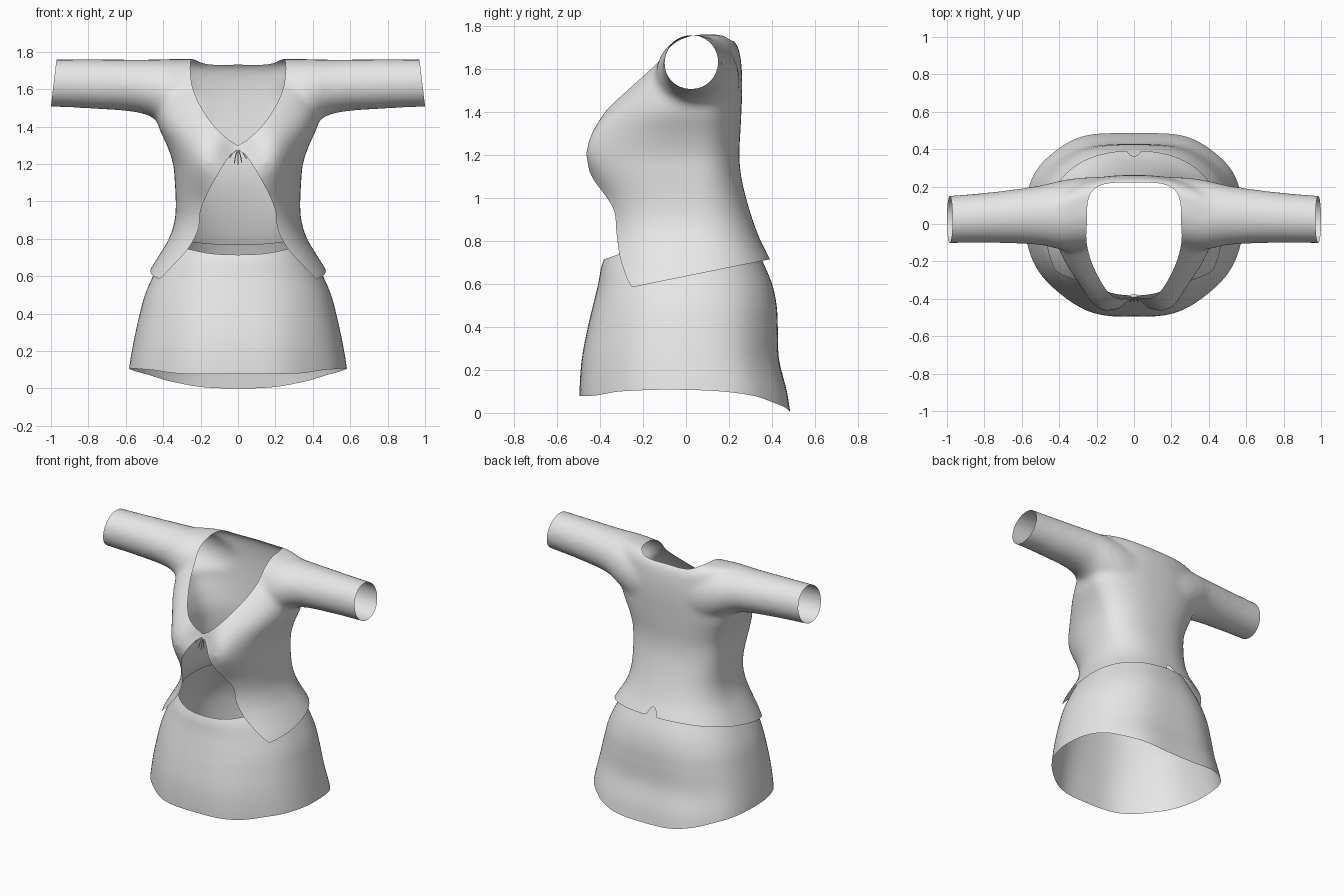
import bpy
import bmesh
from math import cos, sin, pi, exp, copysign

cube = bpy.data.objects.get("Cube")
if cube:
    bpy.data.objects.remove(cube)

cloth = bpy.data.materials.new("pale grey cloth")
cloth.use_nodes = True
GREY = (0.8, 0.8, 0.8, 1)
cloth.diffuse_color = GREY
cloth.node_tree.nodes["Principled BSDF"].inputs["Base Color"].default_value = GREY


def curve(points, t):
    """Smooth interpolation through (t, value) points."""
    t = min(max(t, points[0][0]), points[-1][0])
    last = len(points) - 1
    i = 0
    while i < last - 1 and t > points[i + 1][0]:
        i += 1

    def slope(k):
        a, b = points[max(k - 1, 0)], points[min(k + 1, last)]
        return (b[1] - a[1]) / (b[0] - a[0])

    (t0, v0), (t1, v1) = points[i], points[i + 1]
    h = t1 - t0
    u = (t - t0) / h
    return (v0 * (1 + 2 * u) * (1 - u) ** 2 + v1 * u * u * (3 - 2 * u)
            + h * (slope(i) * u * (1 - u) ** 2 - slope(i + 1) * u * u * (1 - u)))


def squarish(v, power=0.87):
    return copysign(abs(v) ** power, v)


def loft(bm, rings, capped):
    rows = [[bm.verts.new(p) for p in ring] for ring in rings]
    n = len(rows[0])
    for low, high in zip(rows, rows[1:]):
        for j in range(n):
            k = (j + 1) % n
            bm.faces.new((low[j], low[k], high[k], high[j]))
    if capped:
        bm.faces.new(rows[0][::-1])
        bm.faces.new(rows[-1])


def add_object(name, data):
    obj = bpy.data.objects.new(name, data)
    bpy.context.collection.objects.link(obj)
    data.materials.append(cloth)
    return obj


def finish(name, bm):
    mesh = bpy.data.meshes.new(name)
    bm.to_mesh(mesh)
    bm.free()
    mesh.shade_smooth()
    return add_object(name, mesh)


def trim(bm, keep):
    """Cut a triangle mesh along keep = 0 and drop the negative side."""
    value = {v: keep(v.co) for v in bm.verts}
    cuts = []
    for e in list(bm.edges):
        a, b = e.verts
        if value[a] * value[b] < 0:
            cuts.append(bmesh.utils.edge_split(e, a, value[a] / (value[a] - value[b]))[1])
    bmesh.ops.connect_verts(bm, verts=cuts)
    bmesh.ops.delete(bm, geom=[v for v in value if value[v] < 0], context='VERTS')
    bmesh.ops.triangulate(bm, faces=bm.faces[:])


ANGLES = [2 * pi * j / 96 for j in range(96)]

# Shirt body: height, half width, front, back
BODY = [(0.5, 0.53, -0.48, 0.46), (0.6, 0.49, -0.44, 0.44), (0.7, 0.43, -0.41, 0.40),
        (0.8, 0.37, -0.395, 0.348), (0.9, 0.338, -0.395, 0.31), (1.0, 0.333, -0.42, 0.28),
        (1.1, 0.338, -0.463, 0.257), (1.2, 0.347, -0.492, 0.248), (1.3, 0.38, -0.467, 0.253),
        (1.4, 0.425, -0.395, 0.258), (1.5, 0.44, -0.30, 0.262), (1.6, 0.43, -0.195, 0.26),
        (1.7, 0.42, -0.075, 0.245), (1.735, 0.41, -0.02, 0.222), (1.762, 0.40, 0.03, 0.18)]


def column(table, k):
    return [(row[0], row[k]) for row in table]


def body_ring(z):
    hw, front, back = (curve(column(BODY, k), z) for k in (1, 2, 3))
    dip = 0.085 * exp(-((z - 1.26) / 0.13) ** 2)
    bulge = 0.03 * exp(-((z - 1.2) / 0.14) ** 2)
    middle = 0.05 + 0.04 * max(z - 1.66, 0) / 0.1
    ring = []
    for a in ANGLES:
        x, s = hw * squarish(cos(a)), squarish(sin(a))
        y = middle + s * (back - middle if s > 0 else middle - front)
        if s < 0:
            y += dip * exp(-(x / 0.1) ** 2) - bulge * exp(-((abs(x) - 0.21) / 0.08) ** 2)
        ring.append((x, y, z))
    return ring


# Sleeves: distance out, centre y, centre z, radius y, radius z
SLEEVE = [(0.0, 0.055, 1.545, 0.195, 0.212), (0.25, 0.055, 1.545, 0.195, 0.212),
          (0.38, 0.048, 1.58, 0.187, 0.18), (0.5, 0.047, 1.613, 0.16, 0.146),
          (0.75, 0.035, 1.627, 0.137, 0.133), (1.05, 0.021, 1.634, 0.125, 0.126)]


def sleeve_ring(x):
    yc, zc, ry, rz = (curve(column(SLEEVE, k), abs(x)) for k in (1, 2, 3, 4))
    return [(x, yc + ry * cos(a), zc + rz * sin(a)) for a in ANGLES]


bm = bmesh.new()
loft(bm, [body_ring(0.5 + 1.262 * i / 60) for i in range(61)], True)
loft(bm, [sleeve_ring(-1.05 + 2.1 * i / 60) for i in range(61)], True)
solid = finish("shirt_solid", bm)
solid.hide_render = True
remesh = solid.modifiers.new("merge", 'REMESH')
remesh.mode = 'VOXEL'
remesh.voxel_size = 0.015
smooth = solid.modifiers.new("soften", 'SMOOTH')
smooth.factor = 0.5
smooth.iterations = 20
graph = bpy.context.evaluated_depsgraph_get()
merged = bpy.data.meshes.new_from_object(solid.evaluated_get(graph))
bpy.data.objects.remove(solid)

# Half width of the open front and neckline by height
OPENING = [(0.55, 0.455), (0.65, 0.355), (0.75, 0.265), (0.85, 0.213), (0.95, 0.2),
           (1.04, 0.165), (1.15, 0.105), (1.25, 0.04), (1.29, -0.004), (1.33, 0.05),
           (1.4, 0.125), (1.5, 0.195), (1.6, 0.24), (1.7, 0.255), (1.8, 0.25)]


def keep_hem(p):
    notch = 0.06 * exp(-(p.x / 0.03) ** 4) if p.y > 0.2 else 0
    return p.z - 0.636 - 0.203 * p.y - notch


def keep_cuffs(p):
    return 1.0 - 0.03 * (p.z - 1.51) / 0.25 - abs(p.x)


def keep_opening(p):
    if p.y > 0:
        # rounded back of the neck
        if p.z < 1.6:
            return 1.0
        return ((p.x / 0.252) ** 4 + (p.y / 0.222) ** 4) ** 0.25 - 1
    return abs(p.x) - curve(OPENING, p.z)


bm = bmesh.new()
bm.from_mesh(merged)
bpy.data.meshes.remove(merged)
bmesh.ops.triangulate(bm, faces=bm.faces[:])
for rule in (keep_hem, keep_cuffs, keep_opening):
    trim(bm, rule)
finish("shirt", bm)

# Skirt: height, half width, front, back
SKIRT = [(0.0, 0.59, -0.5, 0.492), (0.1, 0.583, -0.502, 0.475), (0.25, 0.558, -0.49, 0.437),
         (0.4, 0.525, -0.46, 0.43), (0.5, 0.498, -0.435, 0.424), (0.6, 0.455, -0.41, 0.402),
         (0.7, 0.402, -0.388, 0.36), (0.8, 0.345, -0.335, 0.315)]
HEM = [(-1, 0.078), (-0.85, 0.08), (-0.6, 0.1), (0, 0.107), (0.57, 0.08), (0.88, 0.033), (1, 0)]
WAIST = [(-1, 0.715), (-0.75, 0.745), (0, 0.78), (0.75, 0.785), (1, 0.77)]


def skirt_point(a, t):
    s = sin(a)
    low, high = curve(HEM, s), curve(WAIST, s)
    z = low + (high - low) * t
    hw, front, back = (curve(column(SKIRT, k), z) for k in (1, 2, 3))
    # boxier at the back of the hem, rounder at the front
    power = 0.87 + (1 - t) * (-0.11 if s > 0 else 0.1)
    fold = 1 - 0.013 * (1 - t) * cos(8 * a) * s * s
    return (fold * hw * squarish(cos(a), power),
            fold * squarish(s, power) * (back if s > 0 else -front), z)


bm = bmesh.new()
loft(bm, [[skirt_point(a, i / 32) for a in ANGLES] for i in range(33)], False)
finish("skirt", bm)

# Gathered knot at the chest
bm = bmesh.new()
bmesh.ops.create_uvsphere(bm, u_segments=16, v_segments=10, radius=0.015)
knot = finish("chest_knot", bm)
knot.scale = (1.4, 0.7, 0.6)
knot.location = (0, -0.385, 1.29)

# Loose gathers fanning out below the knot
strands = bpy.data.curves.new("knot_gathers", 'CURVE')
strands.dimensions = '3D'
strands.bevel_depth = 0.003
strands.bevel_resolution = 1
for x, drop in ((-0.045, 0.05), (-0.02, 0.08), (0.0, 0.09), (0.02, 0.075), (0.045, 0.055)):
    line = strands.splines.new('POLY')
    line.points.add(2)
    for point, f in zip(line.points, (0, 0.5, 1)):
        point.co = (x * f ** 0.7, -0.39 - 0.025 * f, 1.285 - drop * f, 1)
add_object("knot_gathers", strands)
